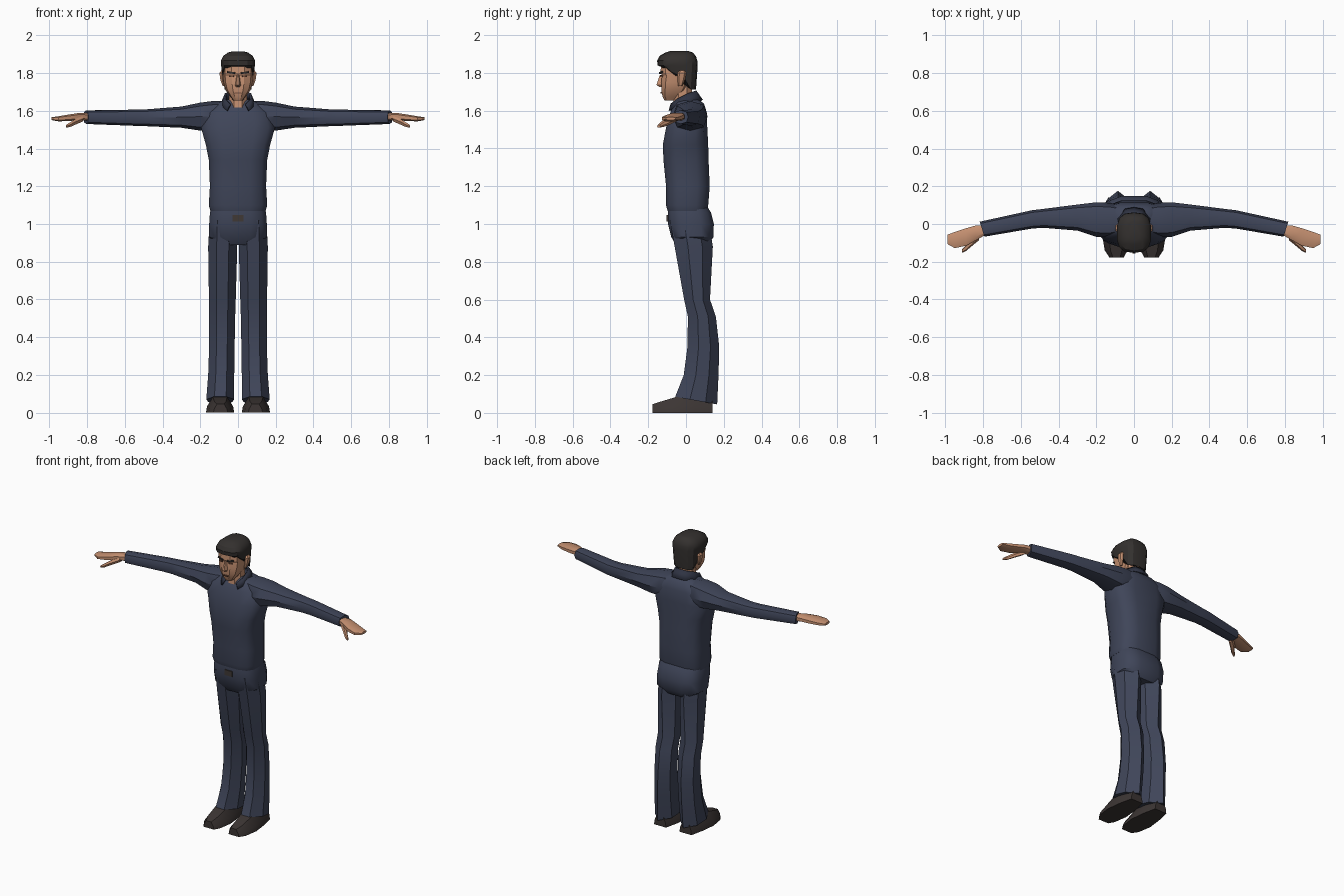
import bpy, bmesh, math
from mathutils import Matrix, Vector

cube = bpy.data.objects.get("Cube")
if cube:
    bpy.data.objects.remove(cube, do_unlink=True)


def material(name, r, g, b):
    m = bpy.data.materials.new(name)
    m.use_nodes = True
    m.diffuse_color = (r, g, b, 1)
    bsdf = m.node_tree.nodes["Principled BSDF"]
    bsdf.inputs["Base Color"].default_value = (r, g, b, 1)
    bsdf.inputs["Roughness"].default_value = 0.9
    return m


navy = material("navy cloth", .05, .06, .1)
dark_navy = material("dark navy collar", .028, .033, .055)
skin = material("skin", .56, .28, .165)
dark_skin = material("lip and eye shade", .17, .075, .045)
hair_mat = material("dark hair", .034, .03, .028)
shoe_mat = material("shoe leather", .045, .036, .034)
buckle_mat = material("dull buckle", .05, .04, .035)


def finish(name, bm, mat, angle=30):
    """Turn a bmesh into a shaded object."""
    bmesh.ops.recalc_face_normals(bm, faces=bm.faces)
    me = bpy.data.meshes.new(name)
    bm.to_mesh(me)
    bm.free()
    me.materials.append(mat)
    ob = bpy.data.objects.new(name, me)
    bpy.context.collection.objects.link(ob)
    bpy.ops.object.select_all(action='DESELECT')
    ob.select_set(True)
    bpy.context.view_layer.objects.active = ob
    bpy.ops.object.shade_smooth_by_angle(angle=math.radians(angle))
    return ob


def rounded(n, power, offset=0.5):
    """Cross-section between a circle and a box, in the range -1 to 1."""
    def soft(c):
        return math.copysign(abs(c) ** power, c) if abs(c) > 1e-6 else 0
    angles = [2 * math.pi * (i + offset) / n for i in range(n)]
    return [(soft(math.cos(a)), soft(math.sin(a))) for a in angles]


def loft(name, axis, shape, sections, mat, side=1, tilt=0, bottom=None, angle=30):
    """Skin sections (position, u low, u high, v low, v high) along an axis.
    Axis z: u=x, v=y.  Axis x: u=z, v=y.  Axis y: u=x, v=z."""
    bm = bmesh.new()
    rings = []
    for i, (pos, u0, u1, v0, v1) in enumerate(sections):
        ring = []
        for a, b in shape:
            u = (u0 + u1 + a * (u1 - u0)) / 2
            v = (v0 + v1 + b * (v1 - v0)) / 2
            p = pos + (tilt * b if i == len(sections) - 1 else 0)
            if bottom and i == 0:
                p = bottom(v)
            x, y, z = {"z": (u, v, p), "x": (p, v, u), "y": (u, p, v)}[axis]
            ring.append(bm.verts.new((x * side, y, z)))
        rings.append(ring)
    n = len(shape)
    for r, s in zip(rings, rings[1:]):
        for i in range(n):
            j = (i + 1) % n
            bm.faces.new((r[i], r[j], s[j], s[i]))
    bm.faces.new(rings[0])
    bm.faces.new(rings[-1])
    return finish(name, bm, mat, angle)


def upright(rows):
    """Sections centred on x = 0 from (z, half width, front, back)."""
    return [(z, -w, w, f, b) for z, w, f, b in rows]


def plate(name, centre, size, mat, roll=0, yaw=0):
    bm = bmesh.new()
    bmesh.ops.create_cube(bm, size=1)
    turn = Matrix.Rotation(yaw, 4, 'Z') @ Matrix.Rotation(roll, 4, 'Y')
    bm.transform(Matrix.Translation(centre) @ turn @ Matrix.Diagonal((*size, 1)))
    return finish(name, bm, mat)


SIDES = (("left", 1), ("right", -1))
box12 = rounded(12, .62)
round8 = rounded(8, .8, 0)

# Shirt body and trouser seat
loft("shirt_body", "z", box12, upright([
    (1.07, .15, -.1, .115), (1.1, .158, -.108, .12), (1.2, .152, -.108, .128),
    (1.34, .158, -.122, .122), (1.42, .174, -.125, .12), (1.51, .2, -.108, .115),
    (1.59, .18, -.085, .112), (1.635, .12, -.062, .098),
    (1.66, .07, -.045, .07)]), navy, angle=45)
loft("trouser_seat", "z", box12, upright([
    (1.1, .142, -.095, .11), (1.06, .152, -.099, .135), (1, .156, -.098, .15),
    (.93, .156, -.08, .147), (.89, .11, -.055, .12)]), navy, angle=40)
plate("belt_buckle", (0, -.098, 1.03), (.056, .008, .036), buckle_mat)

# Sleeves, hands and thumbs
for label, s in SIDES:
    loft(label + "_sleeve", "x", round8, [
        (.05, 1.52, 1.652, -.05, .095), (.13, 1.49, 1.652, -.07, .112),
        (.2, 1.495, 1.643, -.068, .115), (.3, 1.51, 1.622, -.035, .103),
        (.48, 1.518, 1.608, -.02, .08), (.54, 1.52, 1.606, -.024, .073),
        (.805, 1.53, 1.602, -.067, .012)], navy, s, tilt=.013, angle=40)
    loft(label + "_hand", "x", rounded(8, .7), [
        (.78, 1.545, 1.588, -.055, -.004), (.84, 1.55, 1.59, -.09, -.006),
        (.89, 1.545, 1.582, -.118, -.02), (.95, 1.543, 1.572, -.13, -.04),
        (.988, 1.55, 1.566, -.108, -.055)], skin, s)
    loft(label + "_thumb", "x", rounded(6, .9), [
        (.82, 1.542, 1.575, -.085, -.04), (.86, 1.525, 1.56, -.118, -.075),
        (.89, 1.512, 1.54, -.143, -.112), (.912, 1.51, 1.525, -.153, -.135)],
        skin, s)

# Trouser legs with a crease at the back, and shoes
leg_shape = [(-.42, -1), (.42, -1), (1, -.3), (.85, .45),
             (0, 1), (-.85, .45), (-1, -.3)]
shoe_shape = [(-1, -1), (1, -1), (.92, -.2), (.5, 1), (-.5, 1), (-.92, -.2)]
for label, s in SIDES:
    loft(label + "_trouser_leg", "z", leg_shape, [
        (1.02, .01, .15, -.085, .12), (.88, .004, .158, -.06, .142),
        (.6, .012, .154, -.01, .127), (.51, .015, .153, .01, .158),
        (.35, .018, .153, .008, .176), (.2, .02, .158, -.012, .172),
        (.065, .02, .168, -.057, .165)], navy, s, tilt=-.02)
    loft(label + "_shoe", "y", shoe_shape, [
        (-.178, .055, .13, 0, .046), (-.14, .034, .155, 0, .058),
        (-.05, .02, .17, 0, .085), (.05, .03, .158, 0, .095),
        (.14, .05, .138, 0, .075)], shoe_mat, s)

# Neck and head
loft("neck", "z", rounded(8, .85), upright([
    (1.59, .05, -.075, .04), (1.66, .05, -.07, .035), (1.76, .052, -.07, .035)]), skin)
loft("head", "z", rounded(10, .75, 0), upright([
    (1.655, .026, -.115, -.055), (1.675, .042, -.126, -.03),
    (1.71, .066, -.133, .005), (1.75, .077, -.134, .025),
    (1.785, .08, -.13, .035), (1.8, .082, -.138, .04),
    (1.86, .08, -.135, .045), (1.9, .05, -.1, .03)]), skin, angle=25)
loft("nose", "z", [(-1, 1), (-.35, -1), (.35, -1), (1, 1)], upright([
    (1.726, .014, -.142, -.12), (1.736, .019, -.157, -.12),
    (1.79, .009, -.138, -.12)]), skin)


# Hair cap: high over the face, stepping down behind the ears
def hairline(y):
    if y < -.1:
        return 1.835
    if y < -.045:
        return 1.805
    return 1.775 if y < -.005 else 1.712


loft("hair", "z", rounded(14, .7), upright([
    (1.78, .083, -.14, .053), (1.84, .091, -.15, .062), (1.865, .092, -.153, .06),
    (1.89, .08, -.14, .052), (1.908, .055, -.108, .035),
    (1.915, .03, -.085, .015)]), hair_mat, bottom=hairline)

# Ears and facial details
for label, s in SIDES:
    loft(label + "_ear", "z", rounded(6, .8), [
        (1.73, .07, .082, -.042, -.02), (1.765, .072, .095, -.045, -.005),
        (1.8, .072, .1, -.045, .002), (1.812, .072, .09, -.035, -.005)], skin, s)
    plate(label + "_eyebrow", (s * .036, -.133, 1.802), (.042, .009, .009),
          hair_mat, -s * .15, s * .28)
    plate(label + "_eye", (s * .034, -.129, 1.784), (.024, .009, .008),
          dark_skin, 0, s * .28)
plate("mouth", (0, -.13, 1.694), (.036, .009, .007), dark_skin)

# Open folded collar, half modelled and mirrored
top = [(0, .05, 1.705), (.035, .045, 1.702), (.065, .01, 1.69),
       (.066, -.045, 1.662), (.04, -.078, 1.635)]
low = [(0, .085, 1.655), (.045, .078, 1.652), (.085, .03, 1.642),
       (.084, -.05, 1.622), (.058, -.088, 1.6)]
bm = bmesh.new()
rows = [[bm.verts.new(Vector(p)) for p in row] for row in (top, low)]
for i in range(len(top) - 1):
    bm.faces.new((rows[0][i], rows[0][i + 1], rows[1][i + 1], rows[1][i]))
collar = finish("collar", bm, dark_navy)
mirror = collar.modifiers.new("mirror", 'MIRROR')
mirror.use_clip = True
solid = collar.modifiers.new("thickness", 'SOLIDIFY')
solid.thickness = .01
solid.offset = 0
